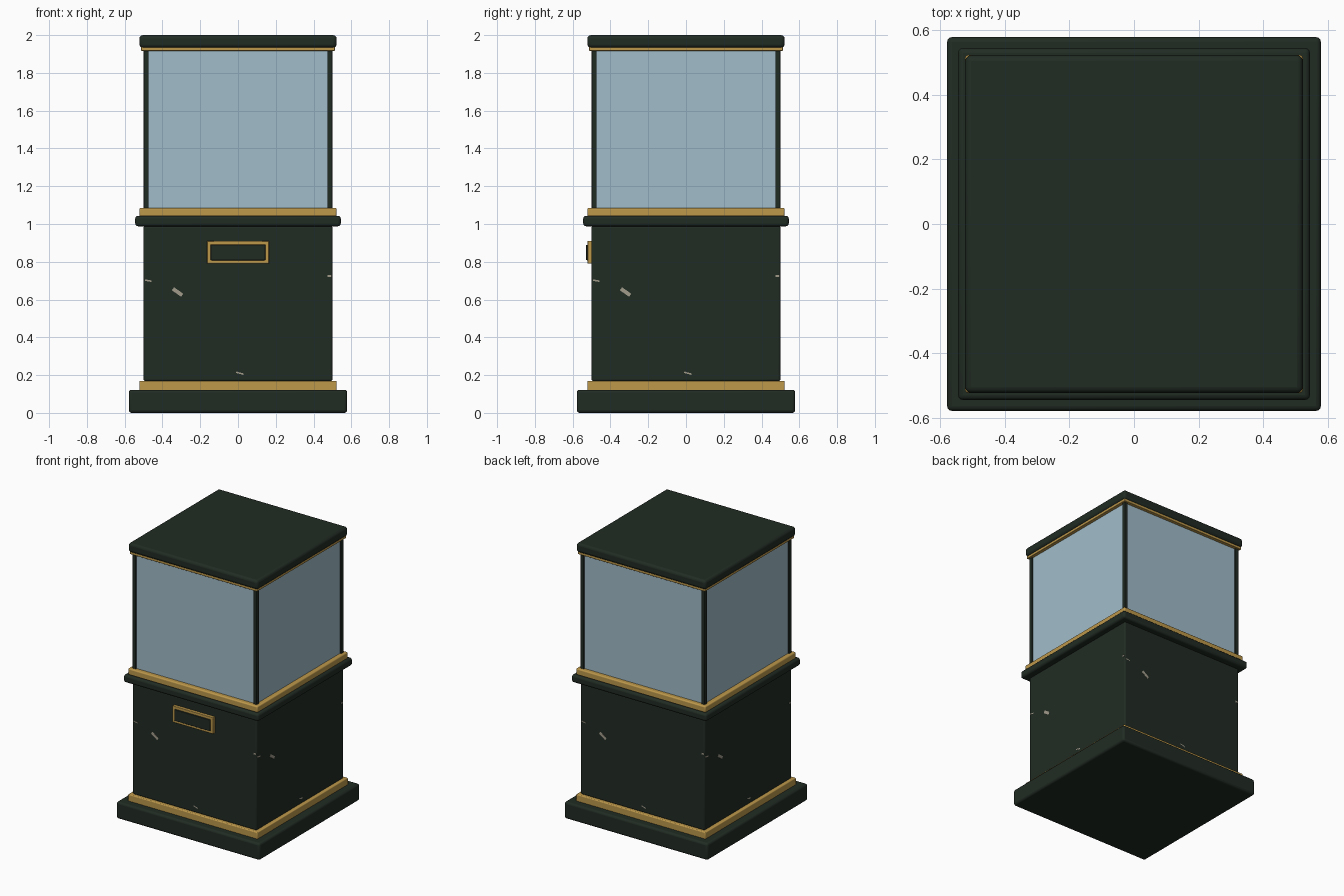
import bpy
from math import pi, radians
from mathutils import Matrix, Vector

cube = bpy.data.objects.get("Cube")
if cube:
    bpy.data.objects.remove(cube, do_unlink=True)


def make_material(name, rgb):
    mat = bpy.data.materials.new(name)
    mat.use_nodes = True
    mat.diffuse_color = (*rgb, 1)
    mat.node_tree.nodes["Principled BSDF"].inputs["Base Color"].default_value = (*rgb, 1)
    return mat


green = make_material("dark green paint", (0.015, 0.024, 0.017))
gold = make_material("brass", (0.51, 0.315, 0.07))
glass = make_material("pale blue glass", (0.356, 0.503, 0.584))
worn = make_material("worn paint", (0.36, 0.33, 0.26))


def box(name, low, high, mat, bevel=0.0):
    """Box between two corners, with optional rounded edges."""
    low, high = Vector(low), Vector(high)
    bpy.ops.mesh.primitive_cube_add(size=1)
    obj = bpy.context.object
    obj.name = name
    obj.data.transform(Matrix.Translation((low + high) / 2) @ Matrix.Diagonal((*(high - low), 1)))
    obj.data.materials.append(mat)
    if bevel:
        mod = obj.modifiers.new("rounded edges", "BEVEL")
        mod.width = bevel
        mod.segments = 3
        bpy.ops.object.shade_smooth_by_angle(angle=radians(40))
    return obj


def tier(name, half, bottom, top, mat, bevel):
    return box(name, (-half, -half, bottom), (half, half, top), mat, bevel)


# Stacked square tiers, from the floor up
tier("base_plinth", 0.578, 0, 0.122, green, 0.015)
tier("lower_trim", 0.522, 0.115, 0.17, gold, 0.006)
tier("cabinet_body", 0.5, 0.168, 0.99, green, 0.01)
tier("middle_ledge", 0.544, 0.988, 1.043, green, 0.015)
tier("middle_trim", 0.522, 1.04, 1.086, gold, 0.008)
tier("glass_case", 0.49, 1.08, 1.925, glass, 0)
tier("upper_trim", 0.513, 1.917, 1.937, gold, 0.004)
tier("lid", 0.522, 1.933, 2.0, green, 0.018)

# Corner posts of the glass case
for side_x, x in (("left", 0.4865), ("right", -0.4865)):
    for side_y, y in (("front", -0.4865), ("back", 0.4865)):
        box(f"{side_y}_{side_x}_post", (x - 0.0135, y - 0.0135, 1.08),
            (x + 0.0135, y + 0.0135, 1.92), green, 0.003)

# Framed slot on the front
for name, z in (("bottom", 0.79), ("top", 0.889)):
    box(f"slot_frame_{name}", (-0.164, -0.521, z), (0.164, -0.495, z + 0.021), gold, 0.003)
for name, x in (("left", 0.143), ("right", -0.164)):
    box(f"slot_frame_{name}", (x, -0.521, 0.79), (x + 0.021, -0.495, 0.91), gold, 0.003)
box("slot_panel", (-0.145, -0.529, 0.808), (0.145, -0.495, 0.89), green, 0.004)

# Small paint chips repeated on every side: across, height, length, width, tilt
chips = ((-0.32, 0.64, 0.06, 0.02, 35), (-0.475, 0.7, 0.035, 0.008, 10),
         (0.484, 0.725, 0.02, 0.012, 0), (0.01, 0.21, 0.04, 0.008, 15))
for side in range(4):
    for x, z, length, width, tilt in chips:
        chip = box("paint_chip", (-length / 2, -0.001, -width / 2),
                   (length / 2, 0.001, width / 2), worn)
        chip.data.transform(Matrix.Rotation(side * pi / 2, 4, "Z")
                            @ Matrix.Translation((x, -0.5, z))
                            @ Matrix.Rotation(radians(tilt), 4, "Y"))
